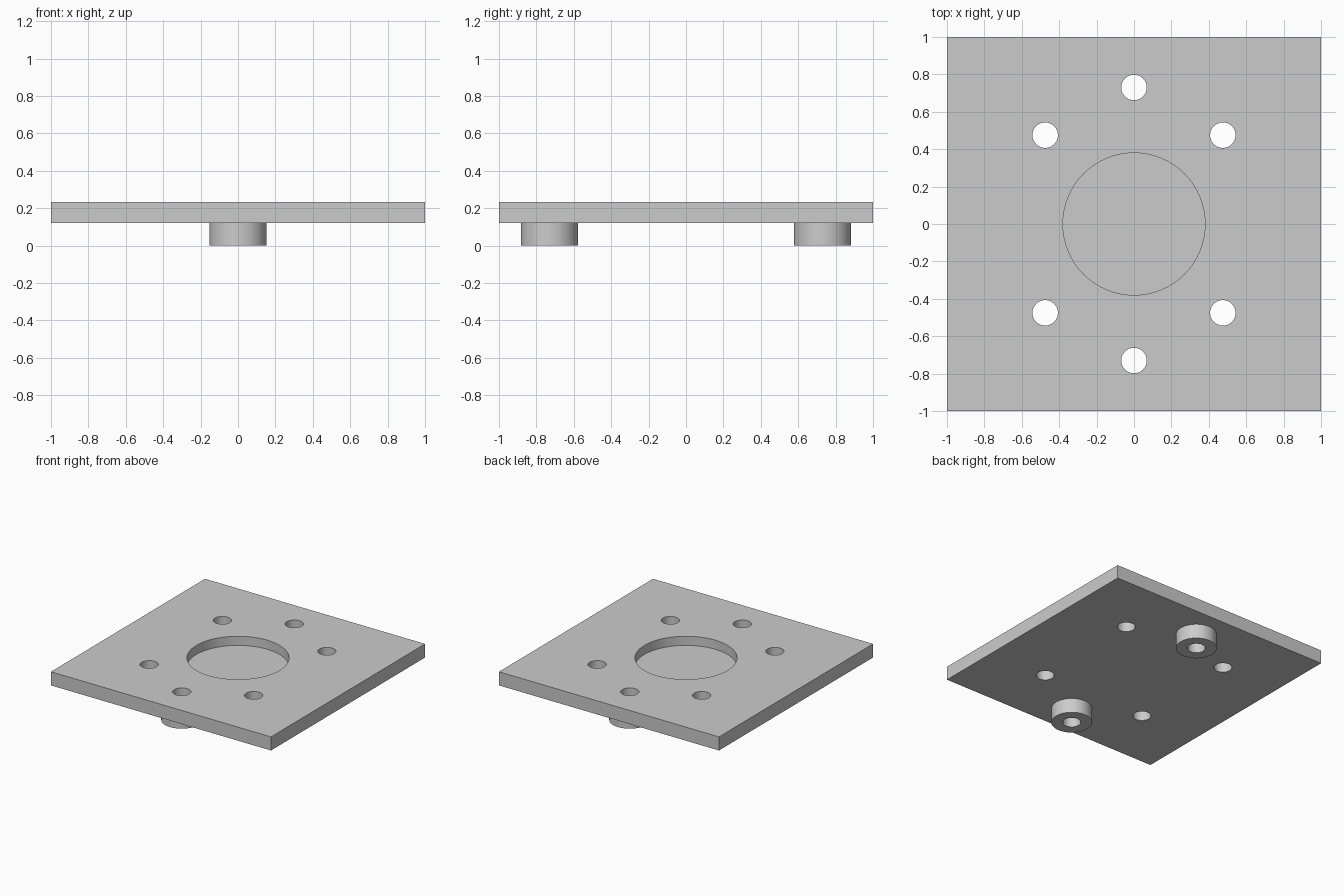
import bpy
import math

if "Cube" in bpy.data.objects:
    bpy.data.objects.remove(bpy.data.objects["Cube"], do_unlink=True)

PLATE_BOTTOM, PLATE_TOP = 0.12, 0.232
POCKET_FLOOR = 0.157
BOSS_Y = 0.73
CORNER = 0.475
HOLE_R = 0.068

grey = bpy.data.materials.new("plain grey")
grey.use_nodes = True
colour = (0.6, 0.6, 0.6, 1)
grey.diffuse_color = colour
grey.node_tree.nodes["Principled BSDF"].inputs["Base Color"].default_value = colour


def cylinder(name, x, y, radius, bottom, top):
    bpy.ops.mesh.primitive_cylinder_add(
        vertices=64, radius=radius, depth=top - bottom,
        location=(x, y, (bottom + top) / 2))
    obj = bpy.context.object
    obj.name = name
    obj.data.materials.append(grey)
    return obj


def cut(target, x, y, radius, bottom, top):
    """Cut a round hole or pocket and discard the cutter."""
    cutter = cylinder("cutter", x, y, radius, bottom, top)
    cutter.hide_render = True
    bpy.context.view_layer.objects.active = target
    mod = target.modifiers.new("hole", "BOOLEAN")
    mod.operation = "DIFFERENCE"
    mod.solver = "EXACT"
    mod.object = cutter
    bpy.ops.object.modifier_apply(modifier=mod.name)
    bpy.data.objects.remove(cutter, do_unlink=True)


def smooth(obj):
    bpy.ops.object.select_all(action="DESELECT")
    obj.select_set(True)
    bpy.context.view_layer.objects.active = obj
    bpy.ops.object.shade_smooth_by_angle(angle=math.radians(30))


# Square plate
bpy.ops.mesh.primitive_cube_add(size=2, location=(0, 0, (PLATE_BOTTOM + PLATE_TOP) / 2))
plate = bpy.context.object
plate.name = "plate"
plate.scale.z = (PLATE_TOP - PLATE_BOTTOM) / 2
bpy.ops.object.transform_apply(location=False, rotation=False, scale=True)
plate.data.materials.append(grey)

# Six through holes and the shallow central pocket
holes = [(sx * CORNER, sy * CORNER) for sx in (-1, 1) for sy in (-1, 1)]
holes += [(0, -BOSS_Y), (0, BOSS_Y)]
for x, y in holes:
    cut(plate, x, y, HOLE_R, -0.1, 0.4)
cut(plate, 0, 0, 0.38, POCKET_FLOOR, 0.4)
smooth(plate)

# Bored bosses under the plate
for name, y in (("front_boss", -BOSS_Y), ("back_boss", BOSS_Y)):
    boss = cylinder(name, 0, y, 0.153, 0, PLATE_BOTTOM)
    cut(boss, 0, y, HOLE_R, -0.1, 0.4)
    smooth(boss)
